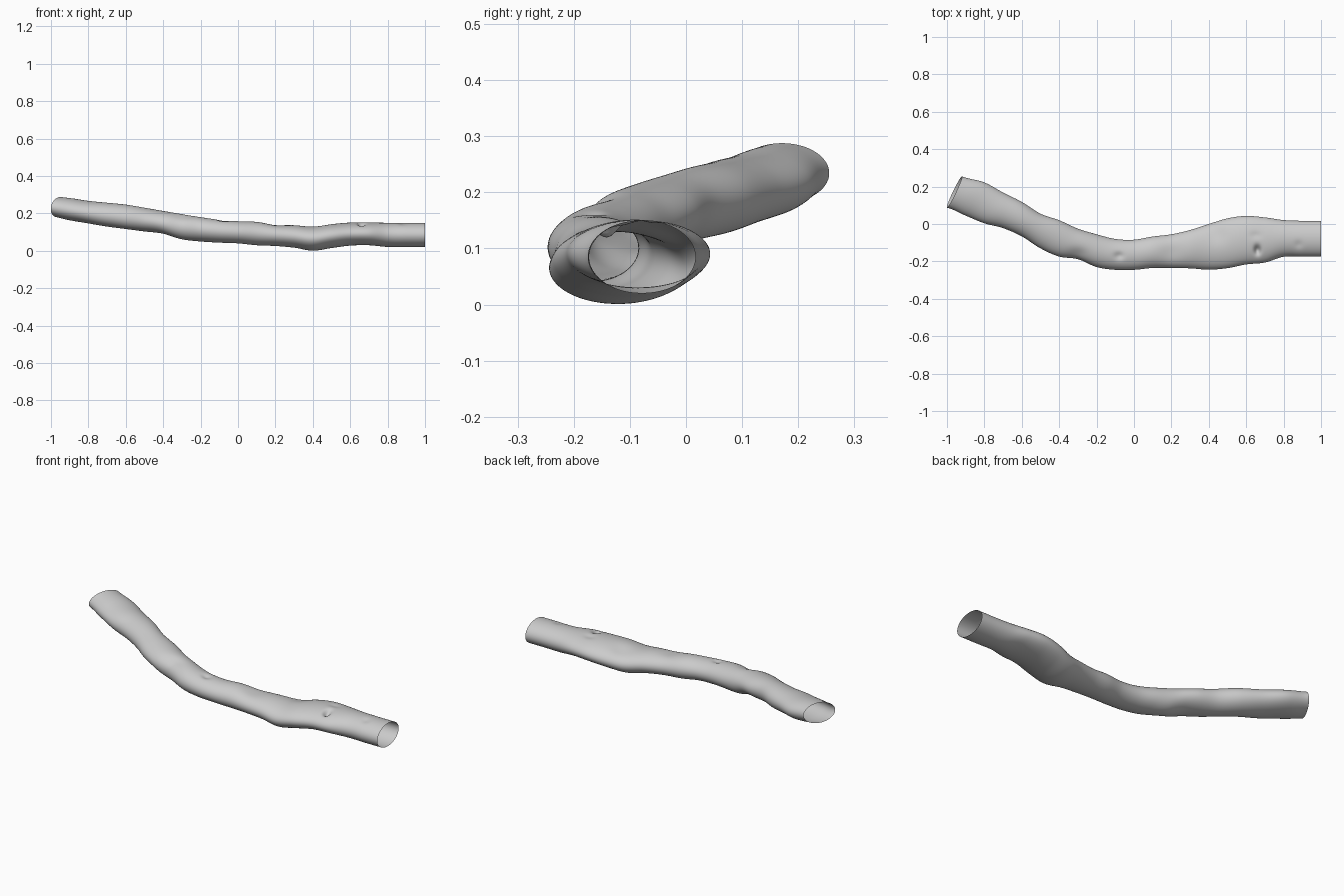
import bpy, bmesh, math

if "Cube" in bpy.data.objects:
    bpy.data.objects.remove(bpy.data.objects["Cube"])

# Silhouette edges of the tube, sampled every 0.1 from x = -1 to x = 1
Y_BACK = [.285, .248, .222, .168, .118, .055, .02, -.025, -.055, -.08, -.084,
          -.067, -.055, -.032, 0, .03, .043, .035, .021, .017, .017]
Y_FRONT = [.087, .045, .004, -.022, -.066, -.13, -.174, -.188, -.23, -.245, -.245,
           -.235, -.235, -.237, -.244, -.236, -.216, -.206, -.175, -.175, -.175]
Z_TOP = [.291, .282, .267, .257, .247, .23, .213, .196, .18, .166, .158,
         .155, .143, .137, .13, .143, .151, .151, .15, .15, .15]
Z_LOW = [.186, .164, .147, .13, .117, .104, .092, .062, .05, .044, .04,
         .03, .026, .017, .001, .015, .028, .03, .021, .02, .02]

# Dents in the upper wall: x, y, radius x, radius y, depth
DENTS = [(-.08, -.17, .025, .02, .010), (.66, -.14, .016, .024, .03),
         (.88, -.11, .022, .022, .005), (.2, -.15, .06, .05, .006),
         (.45, -.05, .05, .05, .008), (-.3, -.16, .05, .03, .006),
         (.65, -.06, .03, .02, .005)]


def curve(table, x):
    """Catmull-Rom interpolation of a table along x."""
    u = min(max((x + 1) * 10, 0), 19.9999)
    i = int(u)
    t = u - i
    p = [table[min(max(j, 0), 20)] for j in (i - 1, i, i + 1, i + 2)]
    return p[1] + .5 * t * (p[2] - p[0] + t * (2 * p[0] - 5 * p[1] + 4 * p[2] - p[3]
                            + t * (3 * (p[1] - p[2]) + p[3] - p[0])))


RINGS, SIDES = 280, 96
bm = bmesh.new()
rings = []
for i in range(RINGS + 1):
    s = -.96 + 1.96 * i / RINGS
    # The sections turn with the bend towards the left end
    f = min(max((-.05 - s) / .45, 0), 1)
    f = f * f * (3 - 2 * f)
    skew, lean = .04 * f, .009 * f
    yb, yf = curve(Y_BACK, s + skew), curve(Y_FRONT, s - skew)
    zt, zl = curve(Z_TOP, s + lean), curve(Z_LOW, s - lean)
    ring = []
    for j in range(SIDES):
        a = 2 * math.pi * j / SIDES
        c, d = math.cos(a), math.sin(a)
        x = s + skew * c + lean * d
        y = (yb + yf) / 2 + (yb - yf) / 2 * c
        z = (zt + zl) / 2 + (zt - zl) / 2 * d
        if d > 0:
            for dx, dy, rx, ry, depth in DENTS:
                z -= d * depth * math.exp(-((x - dx) / rx) ** 2 - ((y - dy) / ry) ** 2)
        ring.append(bm.verts.new((x, y, z)))
    rings.append(ring)

# Open-ended wall
for r0, r1 in zip(rings, rings[1:]):
    for j in range(SIDES):
        k = (j + 1) % SIDES
        bm.faces.new((r0[j], r0[k], r1[k], r1[j]))
bmesh.ops.recalc_face_normals(bm, faces=bm.faces)
mesh = bpy.data.meshes.new("vessel_tube")
bm.to_mesh(mesh)
bm.free()
tube = bpy.data.objects.new("vessel_tube", mesh)
bpy.context.collection.objects.link(tube)
for poly in mesh.polygons:
    poly.use_smooth = True
